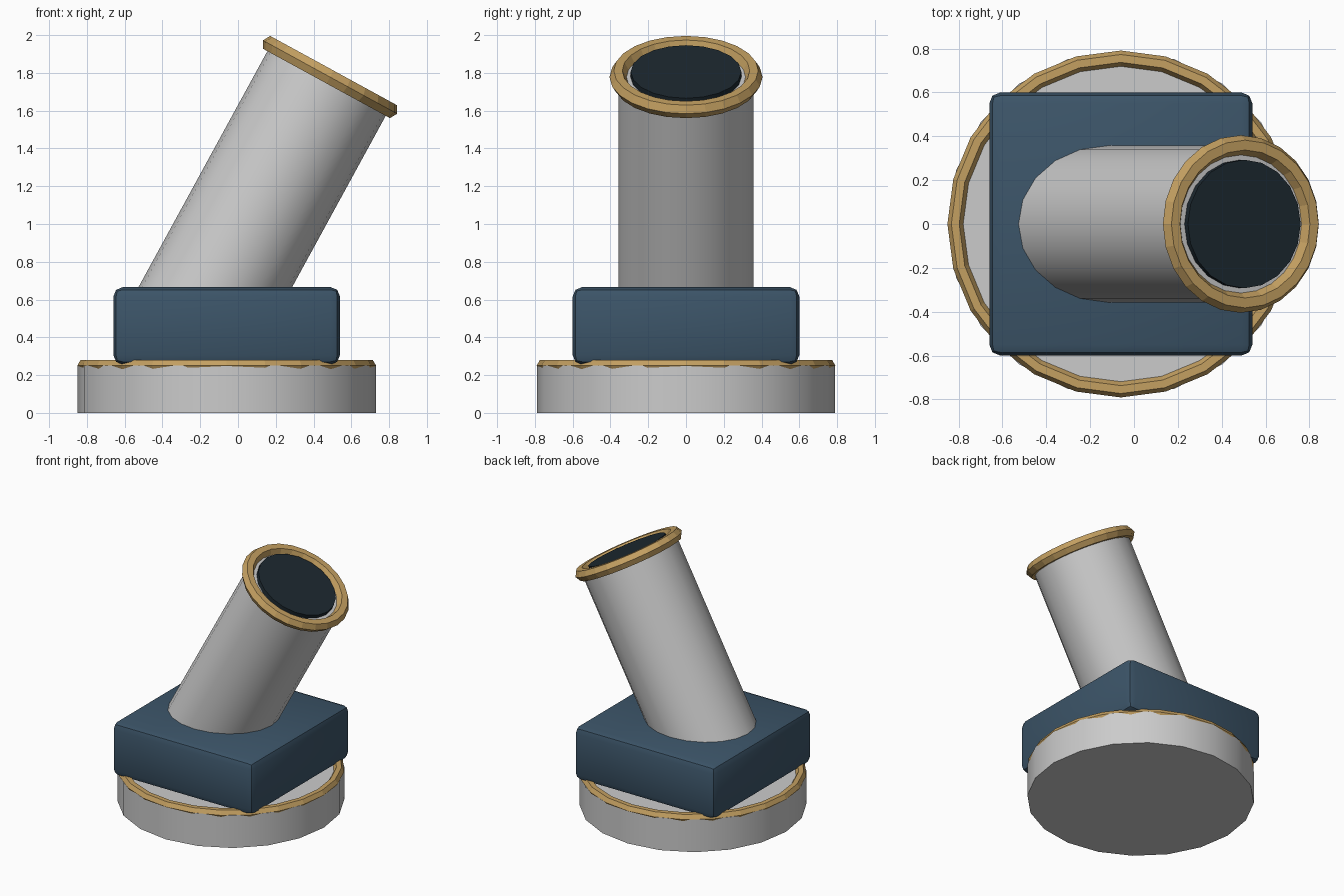
import bpy
from math import sin, cos, radians
from mathutils import Vector

if "Cube" in bpy.data.objects:
    bpy.data.objects.remove(bpy.data.objects["Cube"])

TILT = 0.5                                   # barrel lean towards +x
AXIS = Vector((sin(TILT), 0, cos(TILT)))
MUZZLE = Vector((0.4875, 0, 1.778))
CX = -0.06                                   # centre of the base


def material(name, rgb):
    m = bpy.data.materials.new(name)
    m.diffuse_color = (*rgb, 1)
    m.use_nodes = True
    m.node_tree.nodes["Principled BSDF"].inputs["Base Color"].default_value = m.diffuse_color
    return m


brass = material("brass", (0.55, 0.35, 0.12))
navy = material("navy", (0.045, 0.09, 0.14))
dark = material("dark", (0.012, 0.022, 0.03))


def finish(name, mat=None, smooth=True):
    o = bpy.context.object
    o.name = name
    if mat:
        o.data.materials.append(mat)
    if smooth:
        bpy.ops.object.shade_smooth_by_angle(angle=radians(40))
    return o


def cylinder(name, r, depth, loc, tilt=0, mat=None):
    # 20 sides, turned so that a corner lies on the x axis
    bpy.ops.mesh.primitive_cylinder_add(vertices=20, radius=r, depth=depth,
                                        location=loc, rotation=(0, tilt, 0))
    return finish(name, mat)


def ring(name, major, minor, loc, tilt=0):
    bpy.ops.mesh.primitive_torus_add(major_radius=major, minor_radius=minor,
                                     major_segments=24, minor_segments=6,
                                     location=loc, rotation=(0, tilt, 0))
    return finish(name, brass, smooth=False)


# Round turntable and its trim
cylinder("base", 0.79, 0.25, (CX, 0, 0.125))
ring("base_trim", 0.755, 0.036, (CX, 0, 0.25))

# Rounded carriage block
bpy.ops.mesh.primitive_cube_add(size=1, location=(CX, 0, 0.461))
block = bpy.context.object
block.scale = (1.2, 1.2, 0.41)
bpy.ops.object.transform_apply(location=False, rotation=False, scale=True)
bevel = block.modifiers.new("rounded_edges", 'BEVEL')
bevel.width = 0.05
bevel.segments = 2
bpy.ops.object.modifier_apply(modifier=bevel.name)
finish("carriage", navy)

# Leaning barrel, muzzle ring and dark bore
cylinder("barrel", 0.357, 1.5, MUZZLE - AXIS * 0.75, TILT)
ring("muzzle_ring", 0.36, 0.045, MUZZLE, TILT)
cylinder("bore", 0.293, 0.3, MUZZLE - AXIS * 0.118, TILT, dark)
